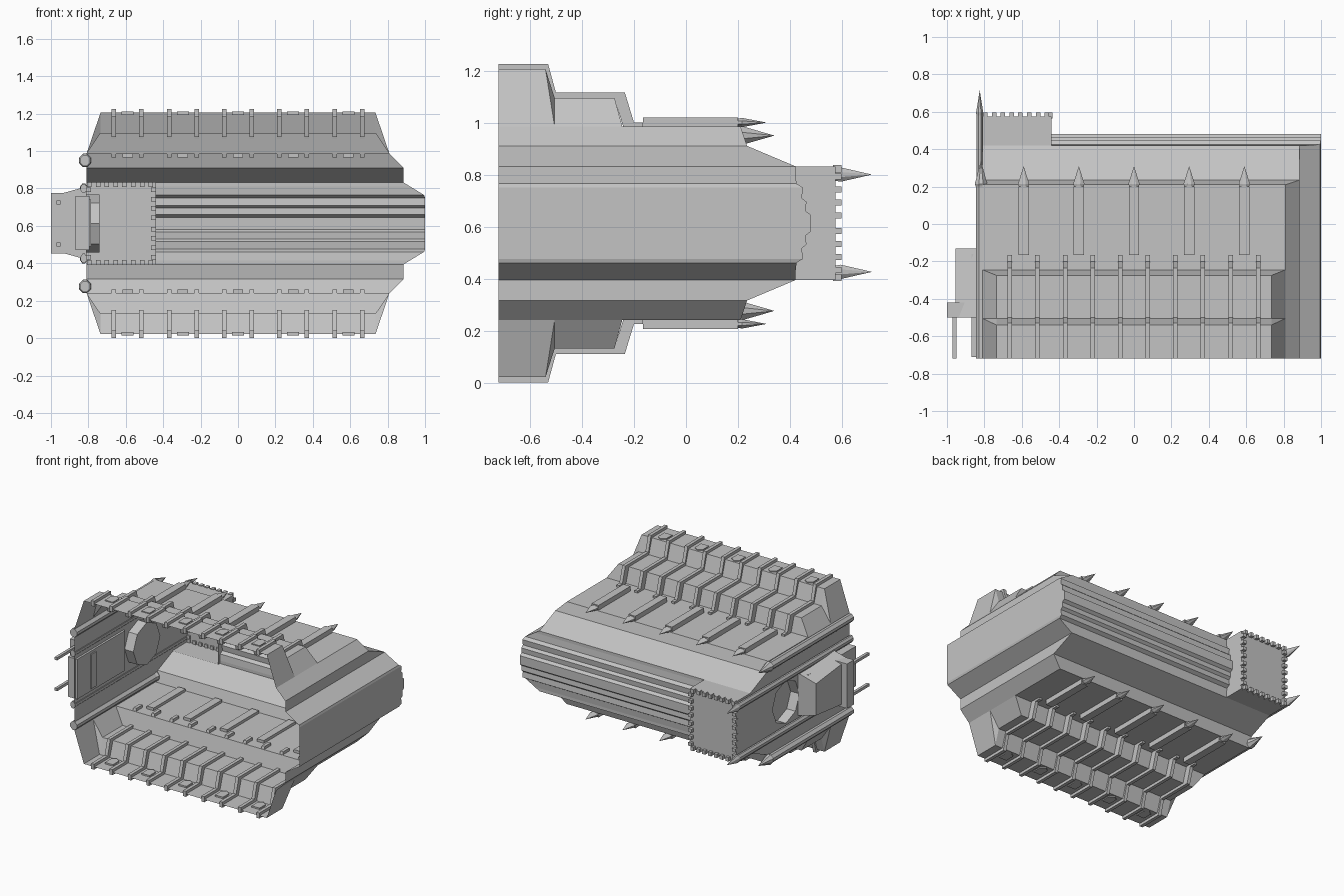
import bpy, bmesh, math

if "Cube" in bpy.data.objects:
    bpy.data.objects.remove(bpy.data.objects["Cube"])

MID = 0.613  # height of the mirror plane
FRONT = -0.72

grey = bpy.data.materials.new("hull_grey")
grey.use_nodes = True
grey.diffuse_color = (0.55, 0.55, 0.55, 1)
grey.node_tree.nodes["Principled BSDF"].inputs["Base Color"].default_value = (0.55, 0.55, 0.55, 1)


def build(name, faces, mirror=True):
    """Make an object from faces given as lists of points; mirror it in z."""
    bm = bmesh.new()
    for f in faces:
        bm.faces.new([bm.verts.new((x, y, z - MID)) for x, y, z in f])
    bmesh.ops.remove_doubles(bm, verts=bm.verts, dist=0.0005)
    bmesh.ops.recalc_face_normals(bm, faces=bm.faces)
    me = bpy.data.meshes.new(name)
    bm.to_mesh(me)
    bm.free()
    me.materials.append(grey)
    ob = bpy.data.objects.new(name, me)
    ob.location.z = MID
    bpy.context.collection.objects.link(ob)
    if mirror:
        m = ob.modifiers.new("mirror", 'MIRROR')
        m.use_axis = (False, False, True)
    return ob


def loft(a, b, caps=True):
    n = len(a)
    faces = [[a[i], a[(i + 1) % n], b[(i + 1) % n], b[i]] for i in range(n)]
    return faces + [a, b] if caps else faces


def prism(pts, x0, x1):
    return loft([(x0, y, z) for y, z in pts], [(x1, y, z) for y, z in pts])


def box(x0, x1, y0, y1, z0, z1):
    return prism([(y0, z0), (y1, z0), (y1, z1), (y0, z1)], x0, x1)


def spiked_bar(x, z, w, h, y0, y1, tip, bulge=1.0):
    """Chamfered bar along y that ends in a point."""
    def ring(y, s=1.0):
        c = 0.35
        shape = [(1, c), (c, 1), (-c, 1), (-1, c), (-1, -c), (-c, -1), (c, -1), (1, -c)]
        return [(x + w / 2 * s * u, y, z + h / 2 * s * v) for u, v in shape]
    a, b, c = ring(y0), ring(y1), ring(y1 + 0.015, bulge)
    faces = loft(a, b, False) + loft(b, c, False) + [a]
    return faces + [[c[i], c[(i + 1) % 8], (x, tip, z)] for i in range(8)]


# Hull skin, upper half: (y, z, left x, right x), roof to fluted back
skin = [(FRONT, 0.985, -0.81, 0.81), (0.21, 0.985, -0.81, 0.81),
        (0.235, 0.91, -0.81, 0.885), (0.42, 0.832, -0.81, 0.885)]
flutes = [(0.42, 0.81), (0.425, 0.765), (0.45, 0.75), (0.445, 0.71),
          (0.463, 0.695), (0.46, 0.66), (0.48, 0.645), (0.48, MID)]
for y, z in flutes:
    skin.append((y, z, -0.44, min(1.0, 0.885 + (0.832 - z) * 1.64)))
faces = []
for i, ((y0, z0, l0, r0), (y1, z1, l1, r1)) in enumerate(zip(skin, skin[1:])):
    if i in (1, 2):
        faces.append([(l0, y0, z0), (r0, y0, z0), (r1, y1, z1), (l1, y1, z1)])
    elif i > 2:
        faces.append([(-0.44, y0, z0), (r0, y0, z0), (r1, y1, z1), (-0.44, y1, z1)])
    # right end wall
    if i:
        faces.append([(r0, FRONT, z0), (r0, y0, z0), (r1, y1, z1), (r1, FRONT, z1)])
# roof behind the raised tiers
faces.append([(-0.81, -0.245, 0.985), (0.81, -0.245, 0.985), (0.81, 0.21, 0.985), (-0.81, 0.21, 0.985)])
# left end wall above the bay
faces.append([(-0.81, FRONT, 0.985), (-0.81, 0.21, 0.985), (-0.81, 0.235, 0.91),
              (-0.81, 0.42, 0.832), (-0.81, FRONT, 0.832)])
build("hull_skin", faces)

# Raised stepped tiers with sloping ends
tiers = [(FRONT, 1.205, 0.735), (-0.54, 1.205, 0.735), (-0.505, 1.095, 0.735),
         (-0.275, 1.095, 0.735), (-0.245, 0.985, 0.81)]
faces = []
for (y0, z0, x0), (y1, z1, x1) in zip(tiers, tiers[1:]):
    faces.append([(-x0, y0, z0), (x0, y0, z0), (x1, y1, z1), (-x1, y1, z1)])
for s in (-1, 1):
    t, b = 0.735 * s, 0.81 * s
    faces.append([(t, FRONT, 1.205), (t, -0.54, 1.205), (b, -0.505, 0.985), (b, FRONT, 0.985)])
    faces.append([(t, -0.54, 1.205), (t, -0.505, 1.095), (b, -0.505, 0.985)])
    faces.append([(t, -0.505, 1.095), (t, -0.275, 1.095), (b, -0.245, 0.985), (b, -0.505, 0.985)])
build("stepped_tiers", faces)

# Ribs that follow the steps
rib = [(FRONT, 1.225), (-0.53, 1.225), (-0.5, 1.115), (-0.235, 1.115), (-0.2, 1.0), (-0.165, 1.0),
       (-0.165, 0.965), (-0.235, 0.965), (-0.27, 1.075), (-0.535, 1.075), (-0.565, 1.185), (FRONT, 1.185)]
for i in range(10):
    x = (i - 4.5) * 0.1475
    build("step_rib", prism(rib, x - 0.012, x + 0.012))

# Roof lances and small gabled hatches
for i in range(5):
    x = (i - 2) * 0.295
    spike = box(x - 0.028, x + 0.028, -0.165, 0.2, 0.965, 1.02)
    build("roof_lance", spike)
    build("lance_tip", spiked_bar(x, 1.0, 0.05, 0.03, 0.19, 0.2, 0.31, 1.2))
    plan = [(-0.032, -0.64), (0.032, -0.64), (0.032, -0.57), (0, -0.548), (-0.032, -0.57)]
    build("gabled_hatch", loft([(x + u, y, 1.194) for u, y in plan],
                               [(x + u, y, 1.212) for u, y in plan]))

# Left end wall with a recessed octagonal port
LOW = 2 * MID - 0.832
cy, r = 0.01, 0.155
port = [(cy + r * math.cos(k * math.pi / 4), MID + r * math.sin(k * math.pi / 4)) for k in range(8)]
rim = [(0.42, MID), (0.42, 0.832), (cy, 0.832), (FRONT, 0.832),
       (FRONT, MID), (FRONT, LOW), (cy, LOW), (0.42, LOW)]
outer = [(-0.81, y, z) for y, z in rim]
inner = [(-0.81, y, z) for y, z in port]
deep = [(-0.74, y, z) for y, z in port]
build("left_wall", loft(outer, inner, False) + loft(inner, deep, False) + [deep], False)

# Rear box at the left, open to the bay, with a toothed edge
a = [(x, 0.40, z) for x, z in ((-0.81, LOW), (-0.44, LOW), (-0.44, 0.832), (-0.81, 0.832))]
b = [(x, 0.575, z) for x, _, z in a]
build("rear_box", loft(a, b, False) + [b], False)
teeth = []
for i in range(8):
    x = -0.795 + i * 0.047
    teeth += box(x - 0.012, x + 0.012, 0.565, 0.597, 0.808, 0.836)
for i in range(4):
    z = MID + 0.03 + i * 0.05
    for x in (-0.8, -0.45):
        teeth += box(x - 0.014, x + 0.014, 0.565, 0.597, z - 0.012, z + 0.012)
build("edge_teeth", teeth)

# Spiked rails along the left side
build("upper_rail", spiked_bar(-0.818, 0.95, 0.055, 0.06, FRONT, 0.2, 0.34, 1.2))
build("inner_rail", spiked_bar(-0.825, 0.80, 0.035, 0.05, FRONT, 0.58, 0.715, 1.1))

# Docking bracket on the left: housing, tapered block, plate and probes
build("bracket_housing", box(-0.87, -0.795, -0.71, -0.16, 0.47, 0.76), False)
build("bracket_strip", box(-0.80, -0.787, -0.56, -0.50, 0.49, 0.74), False)
wide = [(-0.955, y, z) for y, z in ((-0.5, 0.46), (-0.13, 0.50), (-0.13, 0.73), (-0.5, 0.77))]
root = [(-0.81, y, z) for y, z in ((-0.5, 0.42), (-0.13, 0.46), (-0.13, 0.77), (-0.5, 0.81))]
build("bracket_block", loft(wide, root), False)
build("bracket_plate", box(-1.0, -0.82, -0.5, -0.42, 0.451, 0.775), False)
build("probe", box(-0.97, -0.95, FRONT, -0.48, 0.715, 0.735))
